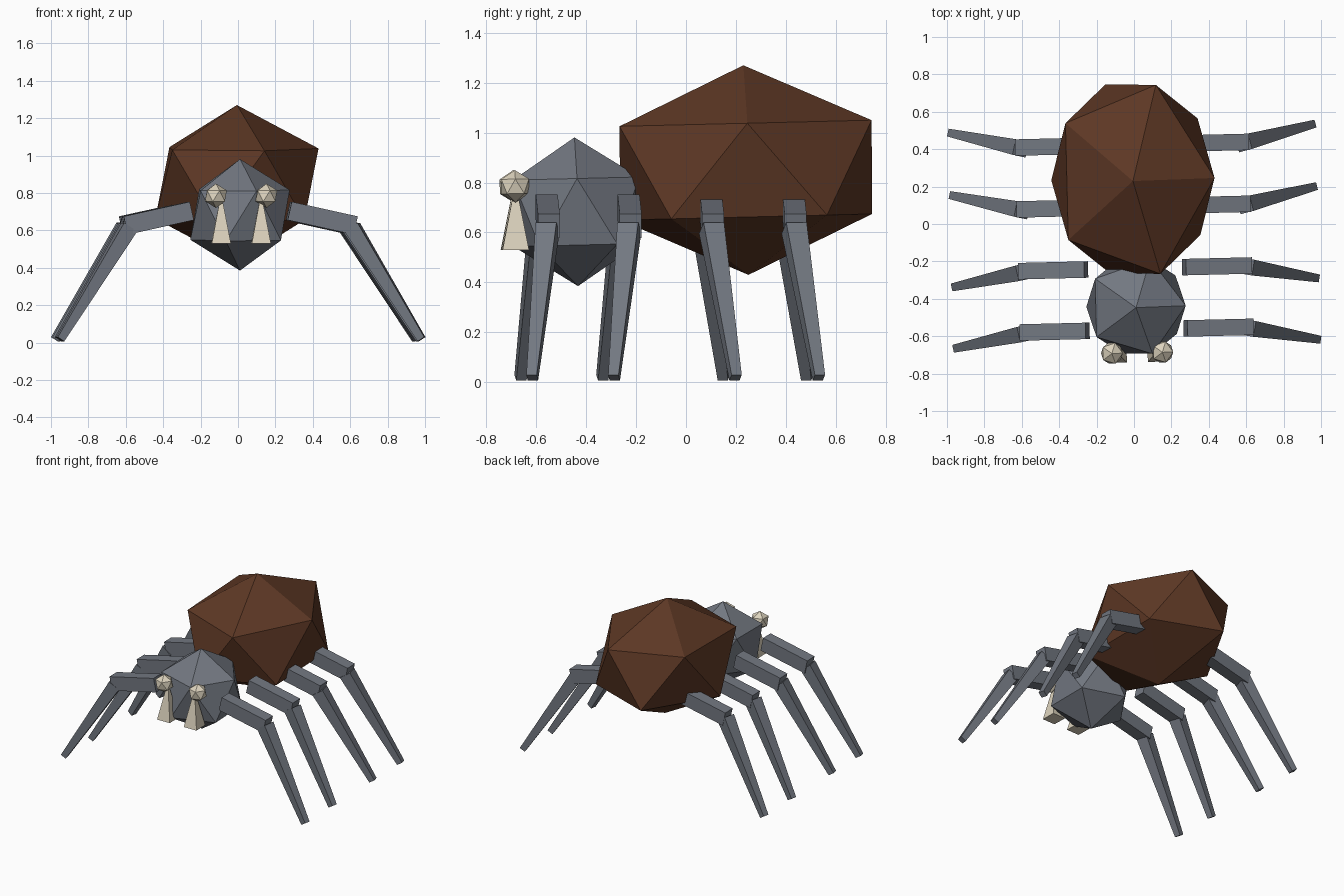
import bpy, bmesh
from math import radians
from mathutils import Matrix, Vector

cube = bpy.data.objects.get("Cube")
if cube:
    bpy.data.objects.remove(cube, do_unlink=True)

TURN = Matrix.Rotation(radians(1.4), 4, 'Z')   # the whole body stands slightly turned
TILT = Matrix.Rotation(radians(1.4), 4, 'X')


def material(name, rgb):
    m = bpy.data.materials.new(name)
    m.use_nodes = True
    m.diffuse_color = (*rgb, 1)
    m.node_tree.nodes["Principled BSDF"].inputs["Base Color"].default_value = (*rgb, 1)
    return m


brown = material("brown_shell", (0.11, 0.039, 0.018))
grey = material("slate_grey", (0.17, 0.187, 0.22))
cream = material("bone_cream", (0.72, 0.65, 0.51))


def add_object(name, bm, mat):
    bm.transform(TURN)
    mesh = bpy.data.meshes.new(name)
    bm.to_mesh(mesh)
    bm.free()
    mesh.materials.append(mat)
    obj = bpy.data.objects.new(name, mesh)
    bpy.context.collection.objects.link(obj)
    return obj


def gem(name, centre, radii, mat):
    """Twenty-sided ball stretched to the given radii."""
    bm = bmesh.new()
    bmesh.ops.create_icosphere(bm, subdivisions=1, radius=1)
    bm.transform(Matrix.Translation(centre) @ TILT @ Matrix.Diagonal((*radii, 1)))
    return add_object(name, bm, mat)


def bar(name, start, end, start_size, end_size, mat):
    """Tapered box running from start to end; sizes are (width, height)."""
    start, end = Vector(start), Vector(end)
    along = (end - start).normalized()
    side = along.cross(Vector((0, 0, 1)))
    side = side.normalized() if side.length > 0.01 else Vector((1, 0, 0))
    up = along.cross(side)
    bm = bmesh.new()
    bmesh.ops.create_cube(bm, size=1)
    for v in bm.verts:
        point, size = (end, end_size) if v.co.z > 0 else (start, start_size)
        v.co = point + side * v.co.x * size[0] + up * v.co.y * size[1]
    return add_object(name, bm, mat)


# Body
gem("abdomen", (0, 0.24, 0.85), (0.488, 0.594, 0.42), brown)
gem("head", (0, -0.44, 0.683), (0.297, 0.297, 0.298), grey)

# Legs: base position along the body and sideways splay of the lower half
legs = {"front": (-0.565, -0.075), "front_middle": (-0.237, -0.075),
        "back_middle": (0.093, 0.082), "back": (0.424, 0.085)}

for label, s in (("left", 1), ("right", -1)):
    for place, (y, splay) in legs.items():
        bar(f"{label}_{place}_upper_leg", (s * 0.262, y, 0.704), (s * 0.615, y, 0.626),
            (0.088, 0.1), (0.088, 0.1), grey)
        bar(f"{label}_{place}_lower_leg", (s * 0.596, y - 0.005, 0.618),
            (s * 0.966, y + splay, 0.018), (0.085, 0.085), (0.042, 0.042), grey)

    # Face
    gem(f"{label}_eye", (s * 0.135, -0.688, 0.785), (0.065, 0.065, 0.065), cream)
    bar(f"{label}_fang", (s * 0.107, -0.686, 0.53), (s * 0.107, -0.686, 0.785),
        (0.102, 0.106), (0.006, 0.006), cream)
